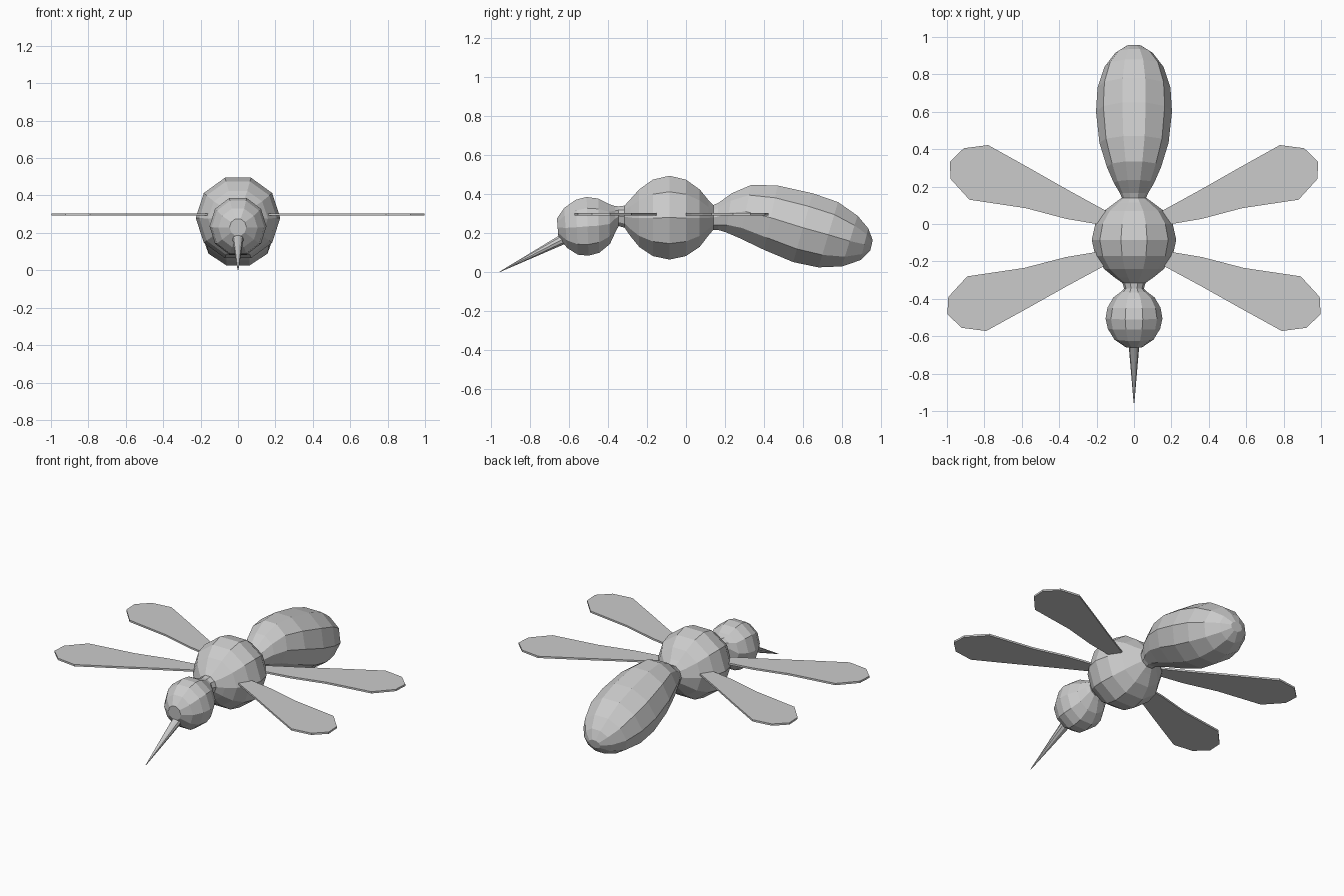
import bpy, bmesh, math
from mathutils import Vector

if "Cube" in bpy.data.objects:
    bpy.data.objects.remove(bpy.data.objects["Cube"])


def finish(name, bm):
    bmesh.ops.recalc_face_normals(bm, faces=bm.faces[:])
    mesh = bpy.data.meshes.new(name)
    bm.to_mesh(mesh)
    bm.free()
    obj = bpy.data.objects.new(name, mesh)
    bpy.context.collection.objects.link(obj)
    return obj


def loft(name, stations, sides=10):
    """Each station: top y, top z, bottom y, bottom z, half width."""
    bm = bmesh.new()
    rings = []
    for yt, zt, yb, zb, w in stations:
        top, bottom = Vector((0, yt, zt)), Vector((0, yb, zb))
        mid, up = (top + bottom) / 2, (top - bottom) / 2
        ring = []
        for i in range(sides):
            a = 2 * math.pi * i / sides
            p = mid + up * (math.sin(a) / math.sin(math.radians(72)))
            p.x = w * math.cos(a)
            ring.append(bm.verts.new(p))
        rings.append(ring)
    for r, s in zip(rings, rings[1:]):
        for i in range(sides):
            j = (i + 1) % sides
            bm.faces.new((r[i], r[j], s[j], s[i]))
    bm.faces.new(rings[0])
    bm.faces.new(rings[-1])
    return finish(name, bm)


# Head, thorax and abdomen in one continuous skin
loft("body", [
    (-.662, .275, -.655, .185, .045),
    (-.625, .33, -.61, .125, .105),
    (-.565, .372, -.555, .09, .14),
    (-.51, .386, -.50, .085, .152),
    (-.45, .378, -.445, .10, .142),
    (-.395, .35, -.39, .145, .11),
    (-.365, .34, -.36, .21, .07),
    (-.345, .338, -.345, .237, .053),
    (-.315, .342, -.315, .228, .062),
    (-.285, .375, -.285, .185, .105),
    (-.24, .425, -.24, .13, .16),
    (-.17, .475, -.17, .083, .207),
    (-.085, .495, -.085, .065, .226),
    (0, .475, 0, .083, .207),
    (.07, .425, .07, .13, .16),
    (.115, .37, .115, .188, .10),
    (.14, .345, .14, .217, .065),
    (.165, .355, .165, .217, .075),
    (.235, .405, .205, .205, .108),
    (.335, .448, .275, .175, .145),
    (.47, .445, .40, .115, .185),
    (.65, .405, .55, .052, .203),
    (.78, .36, .68, .025, .195),
    (.88, .29, .80, .03, .158),
    (.935, .225, .895, .062, .10),
    (.958, .165, .945, .11, .042),
])

# Needle-like mouth
loft("proboscis", [
    (-.595, .222, -.575, .165, .034),
    (-.957, .003, -.957, .0, .002),
])

# Two pairs of flat wings, mirrored left to right
outline = [(.14, .065), (.35, .18), (.57, .305), (.78, .422), (.91, .405),
           (.985, .332), (.98, .24), (.88, .13), (.58, .085), (.36, .027),
           (.2, 0), (.12, 0)]


def wings(name, points):
    bm = bmesh.new()
    face = bm.faces.new([bm.verts.new((x, y, .292)) for x, y in points])
    ext = bmesh.ops.extrude_face_region(bm, geom=[face])
    verts = [v for v in ext["geom"] if isinstance(v, bmesh.types.BMVert)]
    bmesh.ops.translate(bm, verts=verts, vec=(0, 0, .012))
    obj = finish(name, bm)
    obj.modifiers.new("mirror", "MIRROR")


wings("rear_wings", outline)
wings("front_wings", [(x * 1.013, -.15 - y) for x, y in outline])
